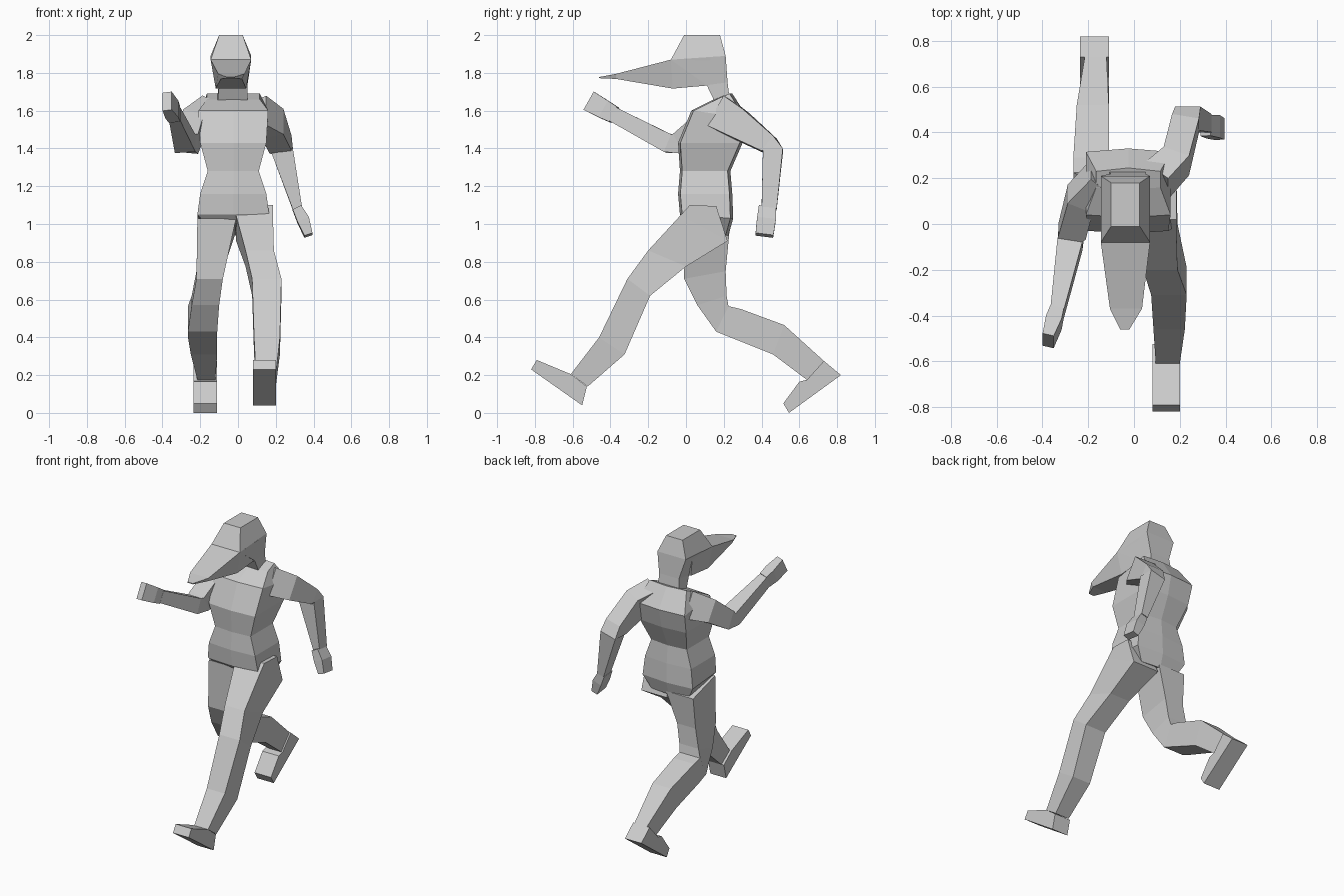
import bpy, bmesh
from mathutils import Vector


def loft(name, rings):
    """Skin a list of equal-sized point rings and cap both ends."""
    bm = bmesh.new()
    vs = [[bm.verts.new(p) for p in ring] for ring in rings]
    n = len(vs[0])
    for a, b in zip(vs, vs[1:]):
        for i in range(n):
            j = (i + 1) % n
            bm.faces.new((a[i], a[j], b[j], b[i]))
    bm.faces.new(vs[0][::-1])
    bm.faces.new(vs[-1])
    bmesh.ops.recalc_face_normals(bm, faces=bm.faces)
    me = bpy.data.meshes.new(name)
    bm.to_mesh(me)
    bm.free()
    ob = bpy.data.objects.new(name, me)
    bpy.context.collection.objects.link(ob)
    return ob


def boxes(name, sections):
    """Loft quads given as x range plus front and back (y, z) points; k narrows the back."""
    rings = []
    for x0, x1, f, b, *k in sections:
        c, h = (x0 + x1) / 2, (x1 - x0) / 2 * (k[0] if k else 1)
        rings.append([(x0, *f), (x1, *f), (c + h, *b), (c - h, *b)])
    return loft(name, rings)


def prism(name, x0, x1, profile):
    return loft(name, [[(x, y, z) for y, z in profile] for x in (x0, x1)])


def sweep(name, path):
    """Sweep a rectangle (width, thickness) along a 3D path."""
    pts = [Vector(p) for p, _, _ in path]
    rings = []
    for i, (_, w, t) in enumerate(path):
        d = (pts[min(i + 1, len(pts) - 1)] - pts[max(i - 1, 0)]).normalized()
        side = Vector((1, 0, 0))
        side = (side - d * side.dot(d)).normalized() * w / 2
        up = d.cross(side).normalized() * t / 2
        rings.append([pts[i] + side * a + up * b
                      for a, b in ((-1, -1), (1, -1), (1, 1), (-1, 1))])
    return loft(name, rings)


# Torso: six-sided rings (half width, front point, back point)
CX = -0.025
torso = []
for h, (yf, zf), (yb, zb) in [
        (.14, (.02, 1.00), (.21, .94)),
        (.19, (-.02, 1.05), (.235, 1.03)),
        (.175, (-.03, 1.16), (.23, 1.16)),
        (.135, (-.02, 1.28), (.22, 1.28)),
        (.175, (-.03, 1.43), (.285, 1.43)),
        (.185, (.04, 1.60), (.315, 1.56)),
        (.14, (.16, 1.66), (.23, 1.69))]:
    torso.append([(CX - h, yf, zf), (CX, yf - .012, zf), (CX + h, yf, zf),
                  (CX + h, yb, zb), (CX, yb + .015, zb), (CX - h, yb, zb)])
loft("torso", torso)

# Head with neck, and the long pointed visor
boxes("head", [
    (-.11, .05, (.16, 1.63), (.23, 1.67)),
    (-.10, .05, (.11, 1.735), (.22, 1.75)),
    (-.145, .07, (-.08, 1.87), (.21, 1.89)),
    (-.10, .025, (-.01, 2.0), (.18, 2.0))])
boxes("visor", [
    (-.14, .07, (.13, 1.88), (.11, 1.733), .75),
    (-.145, .07, (-.08, 1.87), (-.07, 1.717), .75),
    (-.105, .035, (-.37, 1.795), (-.37, 1.768), .8),
    (-.06, -.02, (-.46, 1.778), (-.46, 1.772))])

# Forward leg
boxes("front_leg", [
    (.04, .185, (.02, 1.10), (.16, 1.095)),
    (-.01, .185, (-.03, 1.045), (.22, .91)),
    (.04, .19, (-.20, .86), (.0, .775)),
    (.075, .23, (-.31, .71), (-.19, .62)),
    (.085, .222, (-.46, .40), (-.325, .31)),
    (.095, .2, (-.61, .205), (-.52, .14))])
prism("front_foot", .08, .2, [
    (-.61, .205), (-.79, .28), (-.82, .23), (-.55, .04), (-.525, .14)])

# Trailing leg
boxes("back_leg", [
    (-.215, -.01, (-.01, 1.03), (.23, .96)),
    (-.22, -.08, (-.01, .71), (.21, .75)),
    (-.245, -.10, (.06, .57), (.215, .62)),
    (-.265, -.11, (.16, .43), (.225, .565)),
    (-.265, -.11, (.235, .40), (.29, .55)),
    (-.25, -.11, (.46, .31), (.52, .465)),
    (-.215, -.12, (.64, .175), (.73, .275))])
prism("back_foot", -.235, -.11, [
    (.73, .275), (.82, .2), (.545, .0), (.515, .05), (.60, .165), (.64, .175)])

# Arm swinging back
sweep("back_arm", [
    ((.10, .19, 1.58), .13, .18),
    ((.185, .275, 1.53), .12, .16),
    ((.225, .44, 1.42), .12, .10),
    ((.235, .46, 1.385), .115, .105),
    ((.315, .44, 1.08), .05, .08)])
sweep("back_hand", [
    ((.312, .43, 1.085), .05, .09),
    ((.345, .425, 1.02), .065, .10),
    ((.373, .415, .94), .045, .095)])

# Arm swinging forward
sweep("front_arm", [
    ((-.14, .20, 1.58), .13, .18),
    ((-.235, .11, 1.53), .12, .15),
    ((-.27, -.03, 1.43), .12, .12),
    ((-.28, -.09, 1.425), .11, .10),
    ((-.335, -.385, 1.58), .06, .08)])
sweep("front_hand", [
    ((-.335, -.38, 1.578), .06, .09),
    ((-.35, -.43, 1.605), .07, .10),
    ((-.375, -.51, 1.65), .05, .11)])
